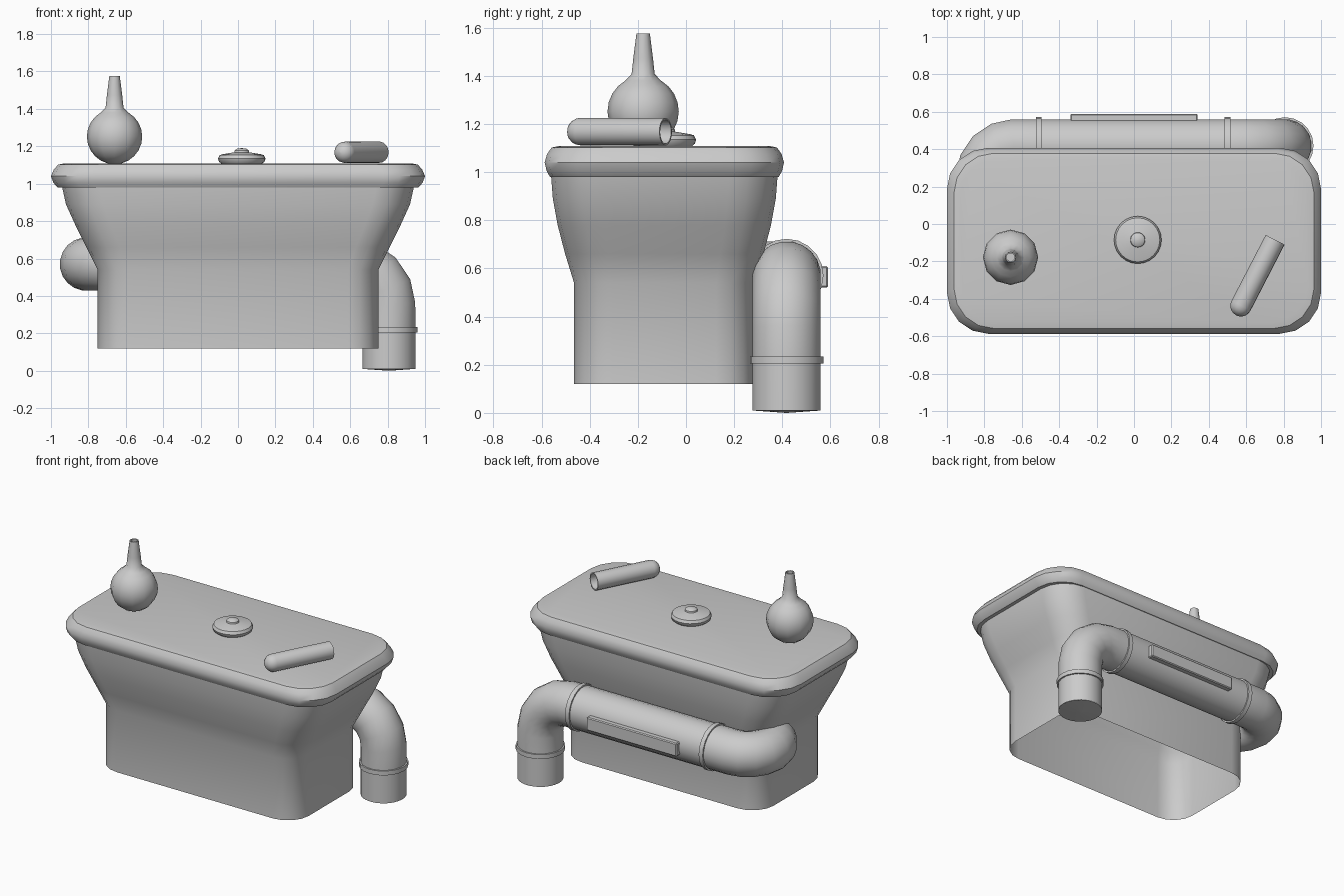
import bpy, bmesh, math
from mathutils import Vector, Matrix

if "Cube" in bpy.data.objects:
    bpy.data.objects.remove(bpy.data.objects["Cube"])


def loft(name, rings, cap_start=False, cap_end=False, angle=35):
    """Skin a list of equal-length point rings into one mesh object."""
    bm = bmesh.new()
    rows = [[bm.verts.new(p) for p in r] for r in rings]
    n = len(rows[0])
    for a, b in zip(rows, rows[1:]):
        for i in range(n):
            j = (i + 1) % n
            bm.faces.new((a[i], a[j], b[j], b[i]))
    if cap_start:
        bm.faces.new(rows[0][::-1])
    if cap_end:
        bm.faces.new(rows[-1])
    bmesh.ops.recalc_face_normals(bm, faces=bm.faces)
    return finish(name, bm, angle)


def finish(name, bm, angle):
    me = bpy.data.meshes.new(name)
    bm.to_mesh(me)
    bm.free()
    ob = bpy.data.objects.new(name, me)
    bpy.context.collection.objects.link(ob)
    bpy.ops.object.select_all(action='DESELECT')
    ob.select_set(True)
    bpy.context.view_layer.objects.active = ob
    bpy.ops.object.shade_smooth_by_angle(angle=math.radians(angle))
    return ob


def rounded_rect(hx, hy, r, z, cy=-0.09, seg=4):
    pts = []
    for k, (sx, sy) in enumerate(((1, 1), (-1, 1), (-1, -1), (1, -1))):
        for i in range(seg + 1):
            a = math.pi / 2 * (k + i / seg)
            pts.append((sx * (hx - r) + r * math.cos(a),
                        cy + sy * (hy - r) + r * math.sin(a), z))
    return pts


def sweep(name, path, radii, sides, cap_start=False, cap_end=False, angle=35):
    """Sweep a circle along a path, with one radius per path point."""
    path = [Vector(p) for p in path]
    tans = []
    for i in range(len(path)):
        t = Vector()
        if i > 0:
            t += (path[i] - path[i - 1]).normalized()
        if i < len(path) - 1:
            t += (path[i + 1] - path[i]).normalized()
        tans.append(t.normalized())
    u = tans[0].orthogonal().normalized()
    rings, prev = [], tans[0]
    for p, t, r in zip(path, tans, radii):
        u = prev.rotation_difference(t) @ u
        v = t.cross(u)
        rings.append([p + r * (math.cos(a) * u + math.sin(a) * v)
                      for a in (2 * math.pi * i / sides for i in range(sides))])
        prev = t
    return loft(name, rings, cap_start, cap_end, angle)


def lathe(name, origin, axis, profile, sides, **kw):
    """Turn (radius, height) pairs about an axis; heights may fold back."""
    q = Vector((0, 0, 1)).rotation_difference(Vector(axis))
    rings = [[Vector(origin) + q @ Vector((r * math.cos(a), r * math.sin(a), h))
              for a in (2 * math.pi * i / sides for i in range(sides))]
             for r, h in profile]
    return loft(name, rings, **kw)


# Flared basin body, open underneath
loft("basin_body", [rounded_rect(*p) for p in (
    (0.75, 0.375, 0.16, 0.12), (0.75, 0.375, 0.16, 0.54),
    (0.81, 0.412, 0.18, 0.66), (0.87, 0.443, 0.19, 0.78),
    (0.92, 0.463, 0.20, 0.89), (0.94, 0.47, 0.20, 0.98))])

# Thick rounded top slab
loft("top_slab", [rounded_rect(*p) for p in (
    (0.93, 0.46, 0.19, 0.98), (0.965, 0.475, 0.20, 0.98),
    (0.987, 0.489, 0.21, 1.005), (1.0, 0.497, 0.22, 1.04),
    (0.985, 0.487, 0.22, 1.075), (0.962, 0.468, 0.21, 1.102),
    (0.93, 0.44, 0.20, 1.108))], cap_end=True)

# Rear waste pipe: down-turned right end, left end bends back into the basin
R, PY, PZ = 0.143, 0.418, 0.57
path = [(0.807, PY, 0.01), (0.807, PY, 0.22)]
path += [(0.587 + 0.22 * math.cos(a), PY, 0.35 + 0.22 * math.sin(a))
         for a in (math.pi / 2 * i / 4 for i in range(5))]
path += [(0.5, PY, PZ), (-0.51, PY, PZ)]
path += [(-0.645 - 0.165 * math.sin(a), 0.253 + 0.165 * math.cos(a), PZ)
         for a in (math.pi * i / 8 for i in range(8))]
path += [(-0.62, 0.088, PZ)]
sweep("waste_pipe", path, [R] * len(path), 20)
lathe("pipe_end_cap", (0.807, PY, 0), (0, 0, 1), [(0.002, 0), (R, 0.01)], 20, cap_start=True)

# Pipe collars
for name, pos, axis in (("collar_right", (0.5, PY, PZ), (1, 0, 0)),
                        ("collar_left", (-0.51, PY, PZ), (1, 0, 0)),
                        ("collar_lower", (0.807, PY, 0.22), (0, 0, 1))):
    lathe(name, pos, axis, [(0.14, -0.015), (0.153, -0.015), (0.153, 0.015), (0.14, 0.015)], 20)

# Raised plate on the back of the pipe
bm = bmesh.new()
bmesh.ops.create_cube(bm, size=1, matrix=Matrix.Translation((0, 0.568, 0.565)) @ Matrix.Diagonal((0.68, 0.042, 0.09, 1)))
bmesh.ops.bevel(bm, geom=bm.edges[:], offset=0.006, segments=1, affect='EDGES')
finish("pipe_plate", bm, 30)

# Round flask with a hollow tapered neck
FR = 0.148
prof = [(max(FR * math.sin(a), 0.001), -FR * math.cos(a))
        for a in (math.pi * i / 12 for i in range(11))]
prof += [(0.048, 0.155), (0.041, 0.22), (0.028, 0.323), (0.021, 0.323), (0.03, 0.18)]
lathe("round_flask", (-0.66, -0.178, 1.252), (0, 0, 1), prof, 12, cap_end=True, angle=45)

# Drain plug disc with small knob
lathe("drain_plug", (0.02, -0.085, 0), (0, 0, 1),
      [(0.10, 1.10), (0.122, 1.118), (0.127, 1.135), (0.118, 1.153), (0.10, 1.158),
       (0.04, 1.168), (0.038, 1.178), (0.025, 1.187), (0.002, 1.19)], 24, cap_end=True)

# Test tube lying on the slab, open at its rear end
TR = 0.057
prof = [(TR * math.sin(a) + 0.0005, -TR * math.cos(a))
        for a in (math.pi / 2 * i / 5 for i in range(6))]
prof += [(TR, 0.397), (0.05, 0.397), (0.05, 0.0), (0.001, -0.045)]
lathe("test_tube", (0.572, -0.437, 1.168), (0.46, 0.888, 0), prof, 16, cap_start=True, angle=50)
